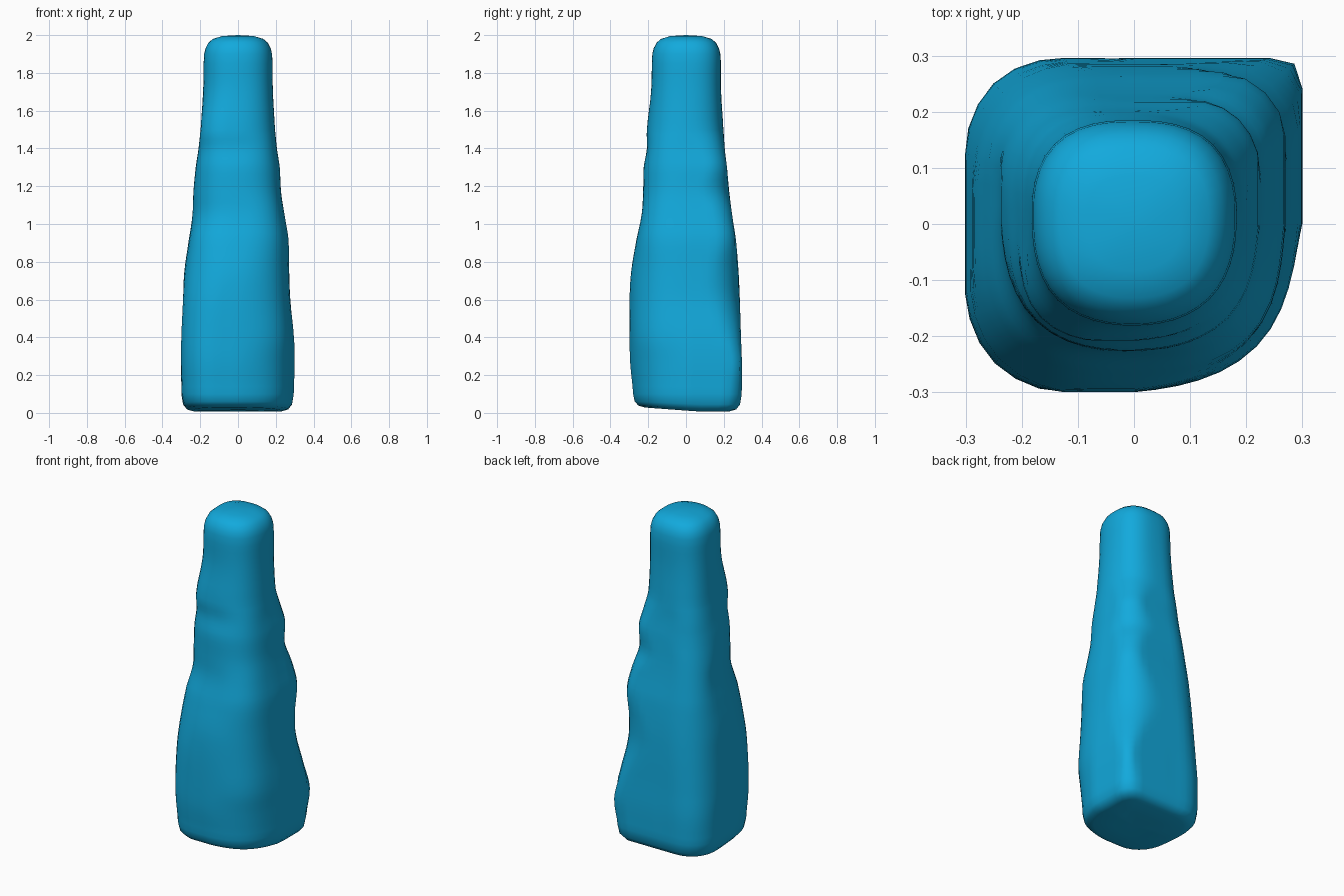
import bpy, bmesh, math

if "Cube" in bpy.data.objects:
    bpy.data.objects.remove(bpy.data.objects["Cube"])

# Height, then reach in eight directions: right, back right corner, back,
# back left corner, left, front left corner, front, front right corner
SECTIONS = [
    (0.10, .295, .385, .295, .352, .300, .335, .280, .285),
    (0.26, .300, .404, .296, .354, .301, .349, .295, .297),
    (0.40, .296, .372, .291, .345, .300, .350, .299, .309),
    (0.60, .277, .325, .285, .331, .291, .340, .299, .299),
    (0.75, .271, .319, .278, .319, .284, .319, .290, .292),
    (0.92, .267, .331, .264, .303, .260, .288, .262, .286),
    (1.05, .246, .300, .244, .285, .241, .251, .235, .263),
    (1.17, .228, .260, .229, .268, .236, .246, .227, .243),
    (1.30, .221, .264, .217, .248, .224, .243, .224, .235),
    (1.40, .206, .237, .205, .236, .209, .231, .207, .222),
    (1.50, .196, .210, .198, .222, .198, .234, .207, .209),
    (1.70, .185, .200, .186, .206, .185, .198, .185, .194),
    (1.85, .183, .200, .185, .201, .182, .192, .181, .190),
]
# Rounded ends: height and scale of the nearest section
BASE_RINGS = [(0.012, .40), (0.008, .78), (0.018, .90), (0.045, .97)]
TOP_RINGS = [(1.90, .985), (1.93, .945), (1.96, .86), (1.98, .73), (1.995, .46)]
SIDES = 48
STEPS = 4


def spline(a, b, c, d, t):
    return b + 0.5 * t * (c - a + t * (2*a - 5*b + 4*c - d + t * (3*(b - c) + d - a)))


def outline(reach):
    """Closed section whose flat sides stay inside the four side reaches."""
    pts = []
    for i in range(SIDES):
        f = i * 8 / SIDES
        k = int(f)
        r = spline(*[reach[(k + j) % 8] for j in (-1, 0, 1, 2)], f - k)
        a = math.tau * i / SIDES
        x = min(max(r * math.cos(a), -reach[4]), reach[0])
        y = min(max(r * math.sin(a), -reach[6]), reach[2])
        pts.append((x, y))
    return pts


def section(i, t):
    """Section between two measured heights."""
    n = len(SECTIONS) - 1
    rows = [SECTIONS[min(max(i + j, 0), n)] for j in (-1, 0, 1, 2)]
    z = rows[1][0] + (rows[2][0] - rows[1][0]) * t
    return z, [spline(*[row[c] for row in rows], t) for c in range(1, 9)]


bm = bmesh.new()
rings = []


def add_ring(z, reach, scale=1.0):
    ring = []
    for x, y in outline(reach):
        # the underside rises gently toward the front
        lift = max(0, 0.006 - 0.08 * y) * max(0, 1 - z / 0.1)
        ring.append(bm.verts.new((x * scale, y * scale, z + lift * scale)))
    rings.append(ring)


# Base, body and rounded top as one loft
for z, s in BASE_RINGS:
    add_ring(z, SECTIONS[0][1:], s)
for i in range(len(SECTIONS) - 1):
    for k in range(STEPS):
        add_ring(*section(i, k / STEPS))
add_ring(SECTIONS[-1][0], SECTIONS[-1][1:])
for z, s in TOP_RINGS:
    add_ring(z, SECTIONS[-1][1:], s)

for low, high in zip(rings, rings[1:]):
    for i in range(SIDES):
        j = (i + 1) % SIDES
        bm.faces.new((low[i], low[j], high[j], high[i]))
bottom = bm.verts.new((0, 0, 0.015))
top = bm.verts.new((0, 0, 2.0))
for i in range(SIDES):
    j = (i + 1) % SIDES
    bm.faces.new((rings[0][j], rings[0][i], bottom))
    bm.faces.new((rings[-1][i], rings[-1][j], top))
for f in bm.faces:
    f.smooth = True
bmesh.ops.recalc_face_normals(bm, faces=bm.faces)

mesh = bpy.data.meshes.new("tapered_pillar")
bm.to_mesh(mesh)
bm.free()
pillar = bpy.data.objects.new("tapered_pillar", mesh)
bpy.context.collection.objects.link(pillar)

blue = bpy.data.materials.new("bright_blue")
blue.diffuse_color = (0.006, 0.40, 0.72, 1)
blue.use_nodes = True
blue.node_tree.nodes["Principled BSDF"].inputs["Base Color"].default_value = blue.diffuse_color
mesh.materials.append(blue)
